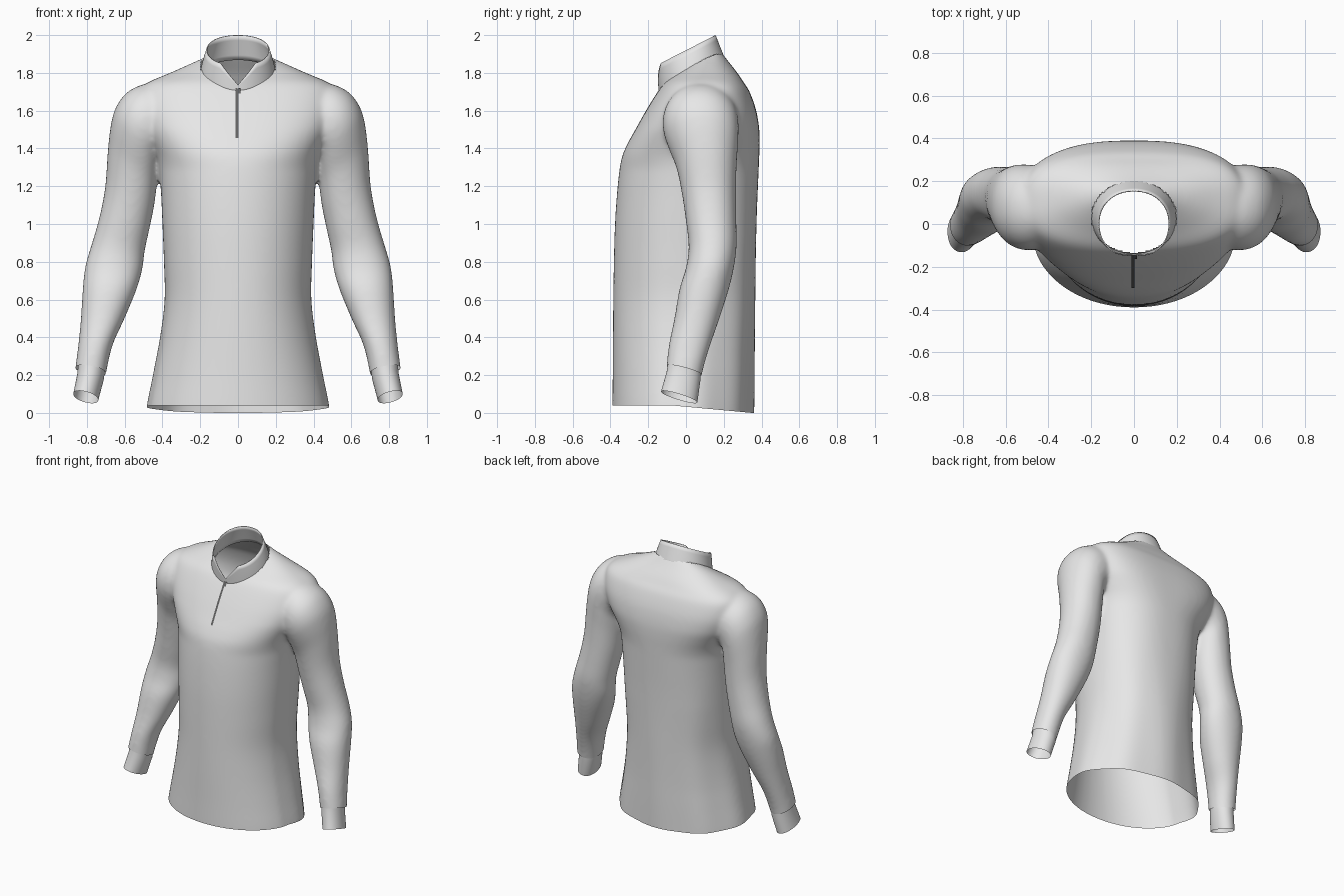
import bpy, bmesh, math
from mathutils import Vector
from mathutils.bvhtree import BVHTree

if "Cube" in bpy.data.objects:
    bpy.data.objects.remove(bpy.data.objects["Cube"])


def material(name, rgb):
    m = bpy.data.materials.new(name)
    m.diffuse_color = (*rgb, 1)
    m.use_nodes = True
    m.node_tree.nodes["Principled BSDF"].inputs["Base Color"].default_value = m.diffuse_color
    return m


fabric = material("light grey fabric", (0.8, 0.8, 0.8))
metal = material("dark grey zip", (0.12, 0.12, 0.12))


def smooth_rows(rows, steps=5):
    """Catmull-Rom interpolation of section parameters."""
    out = []
    for i in range(len(rows) - 1):
        p = [rows[max(i - 1, 0)], rows[i], rows[i + 1], rows[min(i + 2, len(rows) - 1)]]
        for k in range(steps):
            t = k / steps
            out.append(tuple(0.5 * (2 * b + (c - a) * t + (2 * a - 5 * b + 4 * c - d) * t * t
                                    + (3 * b - a - 3 * c + d) * t ** 3)
                             for a, b, c, d in zip(*p)))
    return out + [rows[-1]]


def loft(bm, rings, caps=False):
    vr = [[bm.verts.new(p) for p in r] for r in rings]
    n = len(vr[0])
    for a, b in zip(vr, vr[1:]):
        for i in range(n):
            j = (i + 1) % n
            bm.faces.new((a[i], a[j], b[j], b[i]))
    if caps:
        bm.faces.new(vr[0][::-1])
        bm.faces.new(vr[-1])


def finish(bm, name, mat, fix_normals=True):
    if fix_normals:
        bmesh.ops.recalc_face_normals(bm, faces=bm.faces)
    me = bpy.data.meshes.new(name)
    bm.to_mesh(me)
    bm.free()
    ob = bpy.data.objects.new(name, me)
    bpy.context.collection.objects.link(ob)
    me.materials.append(mat)
    me.shade_smooth()
    return ob


def apply_modifier(ob, kind, **settings):
    m = ob.modifiers.new(kind, kind)
    for k, v in settings.items():
        setattr(m, k, v)
    bpy.context.view_layer.objects.active = ob
    ob.select_set(True)
    bpy.ops.object.modifier_apply(modifier=m.name)


def power(v, n):
    return math.copysign(abs(v) ** (2 / n), v)


def clamp(v):
    return max(0.0, min(1.0, v))


def torso_ring(z, w, yf, yb, n=96):
    pts = []
    chest, neck = clamp((z - 1.3) / 0.2), clamp((z - 1.75) / 0.1)
    front = 2.05 + 0.5 * chest - 0.4 * neck
    back = 2.1 + 0.3 * clamp((z - 0.3) / 0.6) + 0.5 * chest - 0.7 * neck
    for i in range(n):
        a = 2 * math.pi * i / n
        c, s = math.cos(a), math.sin(a)
        e = front if s < 0 else back
        # faint drape folds low on the back and sides
        f = 1 + 0.012 * clamp(1.1 - z) * math.cos(9 * a - math.pi / 2) * (s > -0.3)
        pts.append((w * f * power(c, e), (yf + yb) / 2 + (yb - yf) / 2 * f * power(s, e), z))
    return pts


def sleeve_ring(xo, zo, xi, zi, yf, yb, side=1, tilt=0.0, n=48):
    pts = []
    for i in range(n):
        a = 2 * math.pi * i / n
        c, s = power(math.cos(a), 2.1), power(math.sin(a), 2.1)
        dy = (yb - yf) / 2 * s
        pts.append((side * ((xo + xi) / 2 + (xo - xi) / 2 * c), (yf + yb) / 2 + dy,
                    (zo + zi) / 2 + (zo - zi) / 2 * c - tilt * dy))
    return pts


# torso sections: height, half width, front y, back y
TORSO = [(-0.08, 0.495, -0.39, 0.355), (0.04, 0.482, -0.39, 0.357), (0.2, 0.45, -0.388, 0.36),
         (0.4, 0.412, -0.387, 0.362), (0.6, 0.388, -0.385, 0.365), (0.8, 0.392, -0.382, 0.368),
         (1.0, 0.4, -0.376, 0.373), (1.2, 0.41, -0.362, 0.381), (1.34, 0.425, -0.343, 0.387),
         (1.42, 0.455, -0.312, 0.39), (1.5, 0.492, -0.268, 0.388), (1.6, 0.525, -0.212, 0.372),
         (1.7, 0.52, -0.15, 0.337), (1.75, 0.475, -0.11, 0.305), (1.8, 0.36, -0.045, 0.272),
         (1.87, 0.205, 0.04, 0.217), (1.92, 0.1, 0.1, 0.18)]
# sleeve sections: outer x z, inner x z, front y, back y
SLEEVE = [(0.40, 1.74, 0.34, 1.42, -0.07, 0.22), (0.50, 1.74, 0.39, 1.38, -0.115, 0.268),
          (0.59, 1.695, 0.41, 1.36, -0.123, 0.278), (0.648, 1.615, 0.418, 1.34, -0.113, 0.278),
          (0.674, 1.52, 0.42, 1.30, -0.09, 0.275), (0.69, 1.38, 0.428, 1.22, -0.05, 0.268),
          (0.703, 1.2, 0.443, 1.1, -0.02, 0.265), (0.733, 1.04, 0.467, 0.98, 0.0, 0.267),
          (0.773, 0.9, 0.493, 0.86, 0.014, 0.268), (0.808, 0.78, 0.506, 0.76, 0.0, 0.254),
          (0.822, 0.66, 0.538, 0.65, -0.035, 0.227), (0.832, 0.5, 0.60, 0.5, -0.062, 0.178),
          (0.847, 0.35, 0.663, 0.36, -0.092, 0.128), (0.862, 0.235, 0.697, 0.215, -0.106, 0.09),
          (0.875, 0.1, 0.72, 0.08, -0.125, 0.065)]

# shirt body: torso and raglan sleeves fused into one cloth surface
bm = bmesh.new()
loft(bm, [torso_ring(*r) for r in smooth_rows(TORSO)], caps=True)
for side in (1, -1):
    loft(bm, [sleeve_ring(*r, side=side) for r in smooth_rows(SLEEVE)], caps=True)
body = finish(bm, "shirt_body", fabric)
apply_modifier(body, 'REMESH', mode='VOXEL', voxel_size=0.012)
apply_modifier(body, 'SMOOTH', factor=0.5, iterations=20)

# open the sleeve ends, the hem and the neck
bm = bmesh.new()
bm.from_mesh(body.data)


def trim(point, normal, test):
    faces = [f for f in bm.faces if test(f.calc_center_median())]
    geom = set(faces)
    for f in faces:
        geom.update(f.verts)
        geom.update(f.edges)
    bmesh.ops.bisect_plane(bm, geom=list(geom), plane_co=point, plane_no=normal, clear_inner=True)


for side in (1, -1):
    trim((side * 0.78, -0.01, 0.225), Vector((-side * 0.2, 0.27, 1)).normalized(),
         lambda c: c.x * side > 0.62 and c.z < 0.4)
trim((0, 0, 0.04), Vector((0, 0, 1)), lambda c: abs(c.x) < 0.58 and c.z < 0.2)
for v in bm.verts:  # hem drops towards the back
    if abs(v.co.x) < 0.58 and v.co.z < 0.4:
        v.co.z -= 0.04 * clamp((v.co.y + 0.08) / 0.43) * clamp(1 - (v.co.z - 0.04) / 0.3)
neck = [v for v in bm.verts if v.co.z > 1.65
        and (v.co.x / 0.19) ** 2 + ((v.co.y - 0.033) / 0.164) ** 2 < 1]
bmesh.ops.delete(bm, geom=neck, context='VERTS')
for f in bm.faces:
    f.smooth = True
    f.material_index = 0
bm.to_mesh(body.data)
tree = BVHTree.FromBMesh(bm)
bm.free()

# cuffs
for side, name in ((1, "left_cuff"), (-1, "right_cuff")):
    bm = bmesh.new()
    loft(bm, [sleeve_ring(0.846, 0.265, 0.703, 0.235, -0.094, 0.08, side, 0.27),
              sleeve_ring(0.85, 0.21, 0.71, 0.18, -0.102, 0.076, side, 0.28),
              sleeve_ring(0.872, 0.10, 0.74, 0.068, -0.132, 0.06, side, 0.3)])
    finish(bm, name, fabric)

# stand collar with the open V at the front
bm = bmesh.new()
rows, N = 6, 96
rings = [[] for _ in range(rows)]
for i in range(N):
    a = 2 * math.pi * i / N - math.pi / 2
    c, s = math.cos(a), math.sin(a)
    yb, yt = 0.032 + 0.176 * s, 0.157 * power(s, 2.15)
    base = Vector((0.203 * c, yb, 1.7 + 0.17 * (yb + 0.144) / 0.352))
    top = Vector((0.167 * power(c, 2.15), yt, 1.84 + 0.16 * (yt + 0.157) / 0.314))
    limit = top.z if s > 0 else min(top.z, 1.735 + 1.25 * abs(top.x))
    tmax = (limit - base.z) / (top.z - base.z)
    for k in range(rows):
        t = tmax * k / (rows - 1)
        p = base.lerp(top, t)
        p.x += 0.012 * c * t * (1 - t)
        rings[k].append(p)
loft(bm, rings)
collar = finish(bm, "collar", fabric)
apply_modifier(collar, 'SOLIDIFY', thickness=0.006, offset=-1)


# front zip: narrow strip laid on the chest, plus its pull tab
def chest(x, z, lift):
    hit = tree.ray_cast(Vector((x, -1, z)), Vector((0, 1, 0)))[0]
    y = hit.y if hit is not None and hit.y < 0 else -0.14
    return Vector((x, y - lift, z))


def chest_strip(name, x0, x1, z0, z1, lift):
    bm = bmesh.new()
    pairs = [[bm.verts.new(chest(x, z0 + (z1 - z0) * k / 16, lift)) for x in (x0, x1)]
             for k in range(17)]
    for (a, b), (d, c) in zip(pairs, pairs[1:]):
        bm.faces.new((a, b, c, d))
    return finish(bm, name, metal, fix_normals=False)


chest_strip("front_zip", -0.012, 0.002, 1.455, 1.72, 0.005)
chest_strip("zip_pull", 0.003, 0.014, 1.69, 1.72, 0.008)
